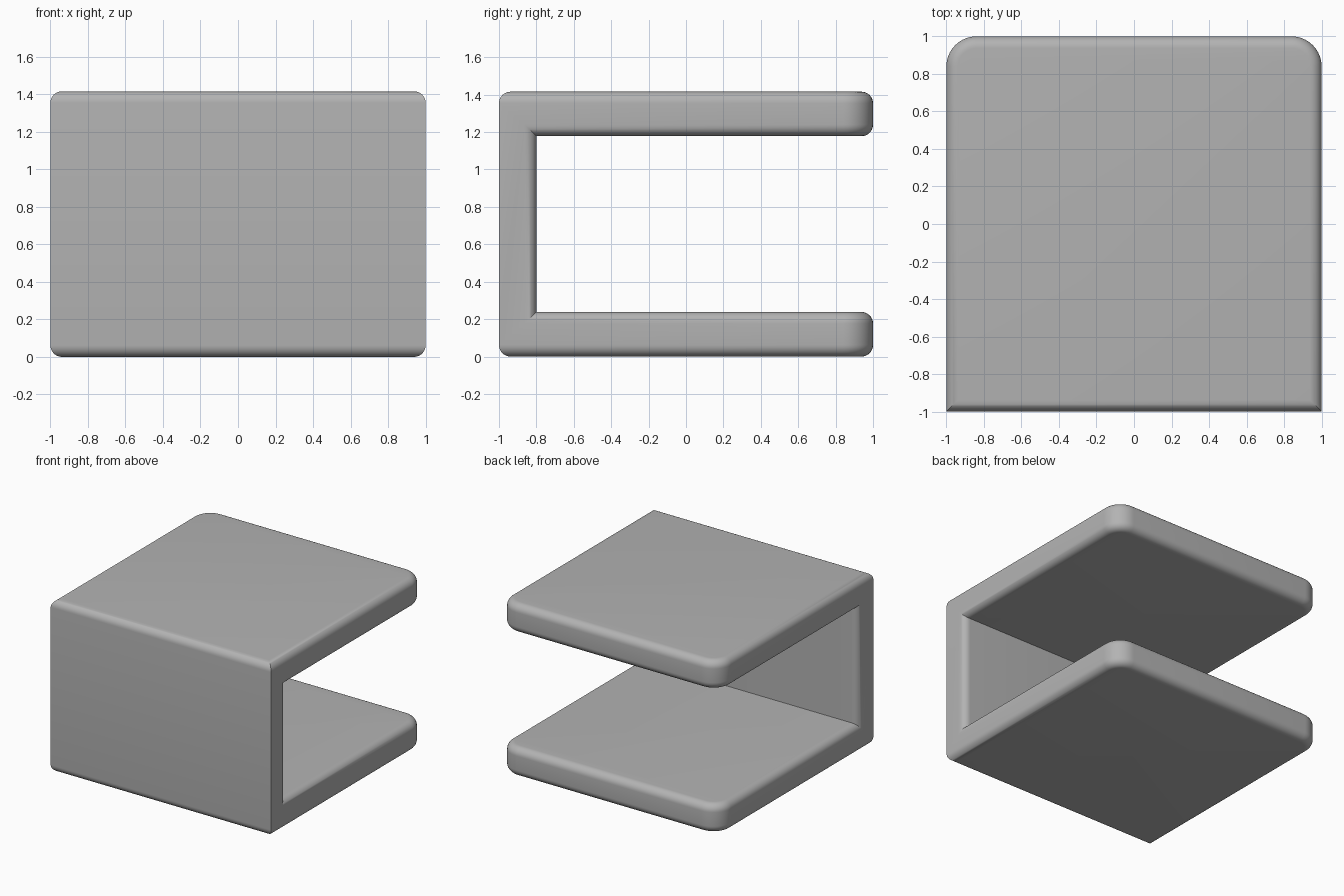
import bpy, bmesh, math
from mathutils import Vector

cube = bpy.data.objects.get("Cube")
if cube:
    bpy.data.objects.remove(cube, do_unlink=True)

HEIGHT, PLATE, WALL = 1.416, 0.238, 0.2
CORNER, FILLET = 0.16, 0.062

# Plain grey finish
grey = bpy.data.materials.new("plain_grey")
grey.use_nodes = True
grey.diffuse_color = (0.45, 0.45, 0.45, 1)
grey.node_tree.nodes["Principled BSDF"].inputs["Base Color"].default_value = (0.45, 0.45, 0.45, 1)

# C-shaped side profile, extruded across the width
inner = -1 + WALL
profile = [(-1, 0), (1, 0), (1, PLATE), (inner, PLATE),
           (inner, HEIGHT - PLATE), (1, HEIGHT - PLATE), (1, HEIGHT), (-1, HEIGHT)]
bm = bmesh.new()
face = bm.faces.new([bm.verts.new((-1, y, z)) for y, z in profile])
grown = bmesh.ops.extrude_face_region(bm, geom=[face])
bmesh.ops.translate(bm, vec=Vector((2, 0, 0)),
                    verts=[v for v in grown["geom"] if isinstance(v, bmesh.types.BMVert)])
bmesh.ops.recalc_face_normals(bm, faces=bm.faces)


def upright_at(edge, y):
    a, b = (v.co for v in edge.verts)
    return abs(a.z - b.z) > 0.01 and all(abs(p.y - y) < 0.001 for p in (a, b))


def round_edges(edges, radius, segments):
    bmesh.ops.bevel(bm, geom=edges, offset=radius, offset_type='OFFSET', segments=segments,
                    profile=0.5, affect='EDGES', clamp_overlap=False)
    bm.normal_update()


# Wide rounding on the free corners of both plates
round_edges([e for e in bm.edges if upright_at(e, 1)], CORNER, 10)

# Small fillet on outward edges; front uprights and inside corners stay crisp
round_edges([e for e in bm.edges
             if e.calc_face_angle_signed() > math.radians(45) and not upright_at(e, -1)],
            FILLET, 8)

mesh = bpy.data.meshes.new("bracket_shelf")
bm.to_mesh(mesh)
bm.free()
mesh.materials.append(grey)
shelf = bpy.data.objects.new("bracket_shelf", mesh)
bpy.context.collection.objects.link(shelf)
bpy.ops.object.select_all(action='DESELECT')
shelf.select_set(True)
bpy.context.view_layer.objects.active = shelf
bpy.ops.object.shade_smooth_by_angle(angle=math.radians(30))
